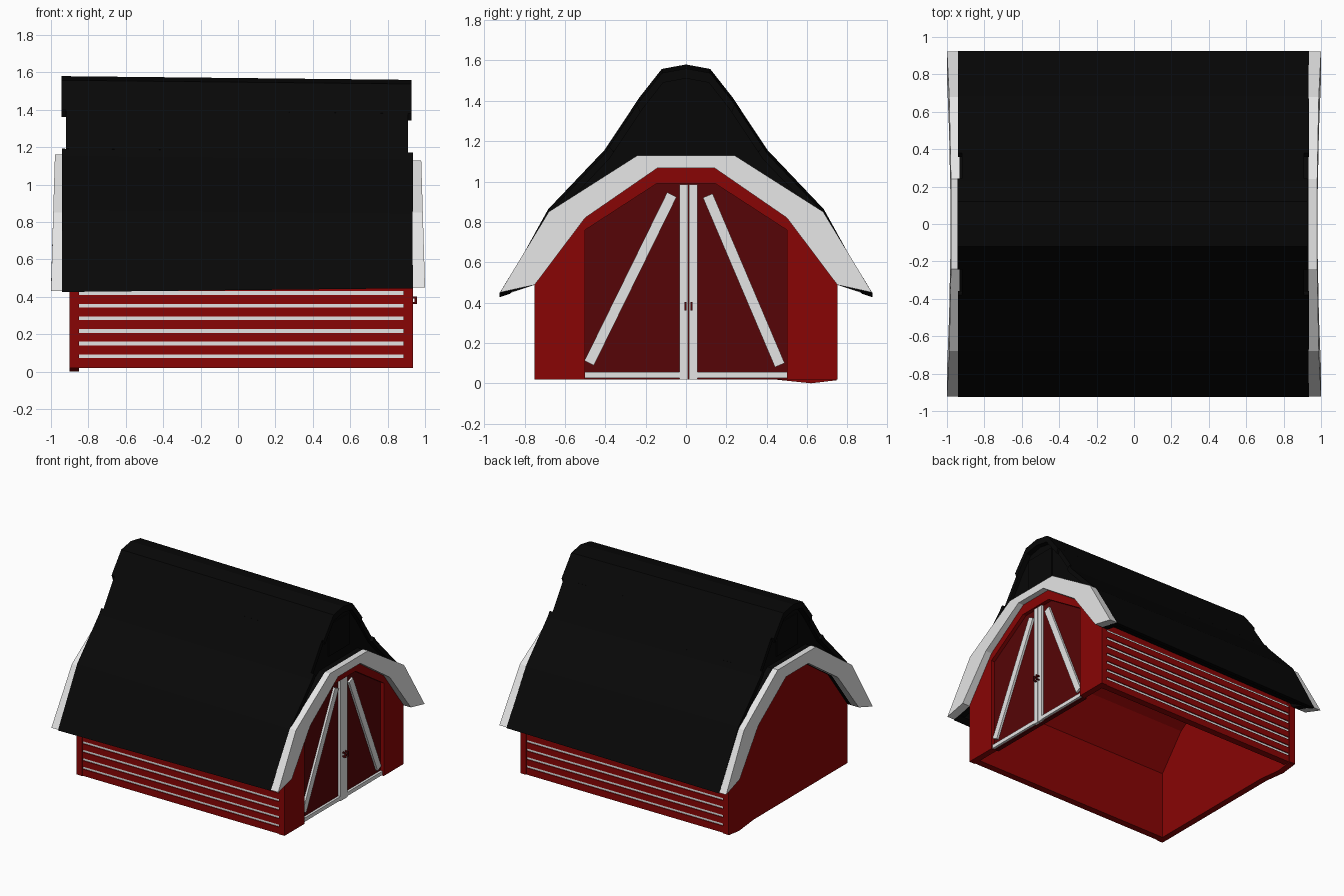
import bpy, bmesh
from mathutils import Vector

cube = bpy.data.objects.get("Cube")
if cube:
    bpy.data.objects.remove(cube, do_unlink=True)


def material(name, color):
    m = bpy.data.materials.new(name)
    m.use_nodes = True
    m.diffuse_color = (*color, 1)
    m.node_tree.nodes["Principled BSDF"].inputs["Base Color"].default_value = (*color, 1)
    return m


RED = material("barn red", (0.25, 0.0015, 0.0015))
DARK = material("door red", (0.092, 0.0015, 0.002))
WHITE = material("trim white", (0.78, 0.78, 0.78))
BLACK = material("roof black", (0.0022, 0.0022, 0.0022))


def loft(name, mat, x0, x1, prof0, prof1=None):
    """Solid between a (y, z) outline at x0 and one at x1; x may be a function of z."""
    bm = bmesh.new()
    rings = []
    for x, prof in ((x0, prof0), (x1, prof1 or prof0)):
        rings.append([bm.verts.new((x(z) if callable(x) else x, y, z)) for y, z in prof])
    a, b = rings
    n = len(a)
    bm.faces.new(a)
    bm.faces.new(b[::-1])
    for i in range(n):
        bm.faces.new((a[i], b[i], b[(i + 1) % n], a[(i + 1) % n]))
    bmesh.ops.recalc_face_normals(bm, faces=bm.faces)
    mesh = bpy.data.meshes.new(name)
    bm.to_mesh(mesh)
    bm.free()
    mesh.materials.append(mat)
    obj = bpy.data.objects.new(name, mesh)
    bpy.context.collection.objects.link(obj)


def rect(y0, y1, z0, z1):
    return [(y0, z0), (y1, z0), (y1, z1), (y0, z1)]


def mirrored(half):
    """Full outline from the +y half, listed from the bottom to the top."""
    return half + [(-y, z) for y, z in reversed(half) if y > 0]


def inset(pts, f=0.94):
    return [(y * f, 0.75 + (z - 0.75) * f) for y, z in pts]


def tilt(pts, end):
    """The roof sags a little: ridge lower and eaves higher toward +x."""
    return [(y, z + end * 0.01 * (1 if z < 0.8 else -1)) for y, z in pts]


# Walls: open-bottomed shell with end walls
BASE = 0.02
gable = [(0.75, BASE), (0.75, 0.49), (0.5, 0.82), (0.14, 1.07)]
shell_out = [(0.72, BASE), (0.72, 0.56), (0.5, 0.84), (0.14, 1.075)]
shell_in = [(0.69, BASE), (0.69, 0.555), (0.48, 0.82), (0.13, 1.05)]
door = [(0.5, BASE), (0.5, 0.76), (0.145, 0.99)]
loft("side_walls", RED, -0.88, 0.90, mirrored(shell_out) + mirrored(shell_in)[::-1])
loft("plain_end_wall", RED, -0.90, -0.85, mirrored(gable))
loft("wall_foot", RED, -0.90, -0.85, [(0.42, 0.021), (0.62, 0.0), (0.745, 0.015), (0.745, 0.03)])
loft("door_end_wall", RED, 0.885, 0.935, mirrored(gable) + mirrored(door)[::-1])

# Side cladding: white backing showing between red planks
for s, side in ((-1, "front"), (1, "back")):
    loft(side + "_backing", WHITE, -0.855, 0.89, rect(s * 0.71, s * 0.736, 0.04, 0.495))
    bottom = BASE
    for i in range(7):
        gap = 0.083 + 0.0674 * i
        loft(f"{side}_plank_{i + 1}", RED, -0.855, 0.89,
             rect(s * 0.71, s * 0.744, bottom, gap - 0.01))
        bottom = gap + 0.01

# Double door with white rails and braces
loft("door_panels", DARK, 0.87, 0.905, mirrored(door))
SPLIT = 0.0125
for s, side in ((-1, "right"), (1, "left")):
    c = SPLIT + s * 0.023
    loft(side + "_door_stile", WHITE, 0.90, 0.926, rect(c - 0.0205, c + 0.0205, BASE, 0.985))
    loft(side + "_door_rail", WHITE, 0.90, 0.924,
         rect(SPLIT + s * 0.003, s * 0.5, 0.026, 0.056))
    low, high = (Vector((-0.48, 0.1)), Vector((-0.07, 0.935))) if s < 0 else \
                (Vector((0.465, 0.09)), Vector((0.108, 0.93)))
    d = (high - low).normalized() * 0.026
    n = Vector((-d.y, d.x))
    loft(side + "_door_brace", WHITE, 0.90, 0.922,
         [tuple(p) for p in (low + n, low - n, high - n, high + n)])
    # Square pull handle: a grip on two posts
    h = SPLIT + s * 0.015
    loft(side + "_handle_grip", DARK, 0.945, 0.956, rect(h - 0.005, h + 0.005, 0.362, 0.402))
    for z, post in ((0.362, "lower"), (0.392, "upper")):
        loft(f"{side}_handle_{post}_post", DARK, 0.92, 0.95,
             rect(h - 0.005, h + 0.005, z, z + 0.01))

# Roof core with recessed black gables
eave, knee, hip = (0.925, 0.436), (0.683, 0.853), (0.405, 1.145)
lap, neck, shoulder, ridge = (0.38, 1.182), (0.242, 1.39), (0.12, 1.548), (0.0, 1.57)
outer = [eave, knee, hip, neck, shoulder, ridge]
under = [(0.71, 0.55), (0.49, 0.835), (0.14, 1.065)]
core = mirrored(inset(outer, 0.97)) + mirrored(under)[::-1]
loft("roof_core", BLACK, -0.885, 0.885, tilt(core, -1), tilt(core, 1))

# Loft hatch on each gable
for s, side in ((-1, "plain_end"), (1, "door_end")):
    loft(side + "_loft_hatch", BLACK, s * 0.87, s * 0.892, rect(-0.13, 0.13, 1.2, 1.45))


# Roof shell: eave, middle and ridge bands with their own overhangs
def band(name, pts, x0, x1):
    prof = pts + inset(pts)[::-1]
    loft(name, BLACK, x0, x1, tilt(prof, -1), tilt(prof, 1))


for s, side in ((-1, "front"), (1, "back")):
    flip = lambda pts: [(s * y, z) for y, z in pts]
    band(side + "_lower_roof", flip([eave, knee, hip, lap]), -0.94, 0.936)
    band(side + "_middle_roof", flip([lap, neck]), -0.92, 0.91)
band("ridge_cap", mirrored([neck, (0.23, 1.408), shoulder, ridge]), -0.945, 0.927)

# White bargeboards, leaning in slightly toward the top, each with a black return behind
inner = [(0.75, 0.488), (0.5, 0.82), (0.14, 1.068)]
for s, side, top, low in ((1, "door_end", 1.13, 0.45), (-1, "plain_end", 1.16, 0.43)):
    rim = [(0.922, low), (0.68, 0.85), (0.24, top)]
    lean = lambda z, s=s: s * (1.0 - 0.03 * max(0.0, z - 0.45))
    loft(side + "_bargeboard", WHITE, s * 0.934, lean, mirrored(rim) + mirrored(inner)[::-1])
    back = [(0.9, low + 0.012), (0.672, 0.845), (0.24, top - 0.002)]
    loft(side + "_roof_return", BLACK, s * 0.88, s * 0.934,
         mirrored(back) + mirrored(inner)[::-1])
